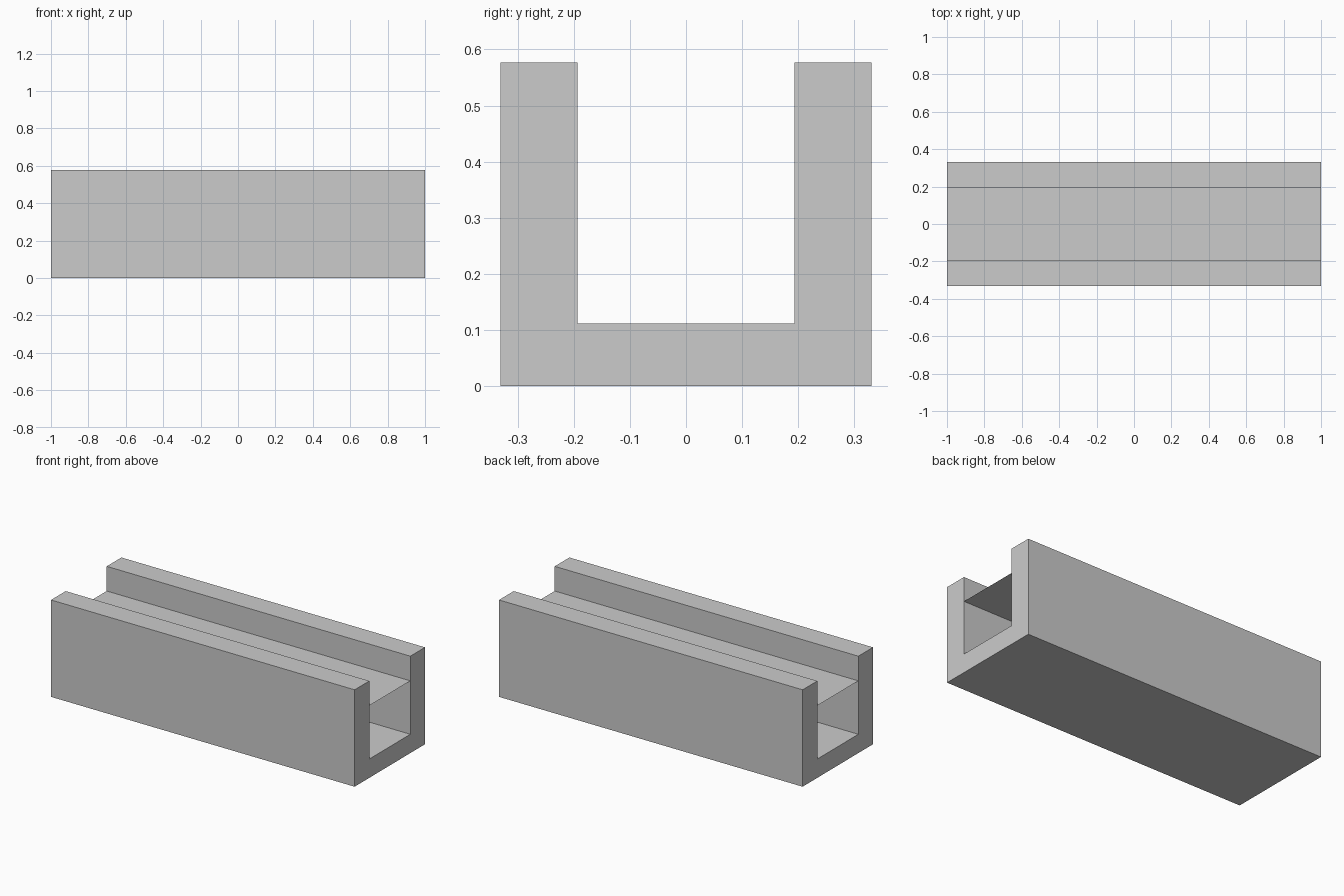
import bpy

if "Cube" in bpy.data.objects:
    bpy.data.objects.remove(bpy.data.objects["Cube"])

HALF_LENGTH = 1.0
OUTER, INNER = 0.331, 0.193      # half widths
HEIGHT, FLOOR, SURFACE = 0.577, 0.112, 0.43


def add_object(name, verts, faces):
    mesh = bpy.data.meshes.new(name)
    mesh.from_pydata(verts, [], faces)
    mesh.update()
    obj = bpy.data.objects.new(name, mesh)
    bpy.context.collection.objects.link(obj)
    return obj


# U-shaped trough: half profile mirrored in y, extruded along x
half = [(OUTER, 0), (OUTER, HEIGHT), (INNER, HEIGHT), (INNER, FLOOR)]
profile = half + [(-y, z) for y, z in reversed(half)]
n = len(profile)
verts = [(x, y, z) for x in (-HALF_LENGTH, HALF_LENGTH) for y, z in profile]
sides = [(i, i + n, (i + 1) % n + n, (i + 1) % n) for i in range(n)]
# End caps split into two walls and the base strip
caps = []
for start, flip in ((0, True), (n, False)):
    for ring in ((0, 1, 2, 3), (4, 5, 6, 7), (0, 3, 4, 7)):
        face = [start + i for i in ring]
        caps.append(face[::-1] if flip else face)
add_object("trough", verts, sides + caps)

# Thin sheet lying between the walls, open at both ends
add_object(
    "water_surface",
    [(sx * HALF_LENGTH, sy * INNER, SURFACE)
     for sx, sy in ((-1, -1), (1, -1), (1, 1), (-1, 1))],
    [(0, 1, 2, 3)],
)
